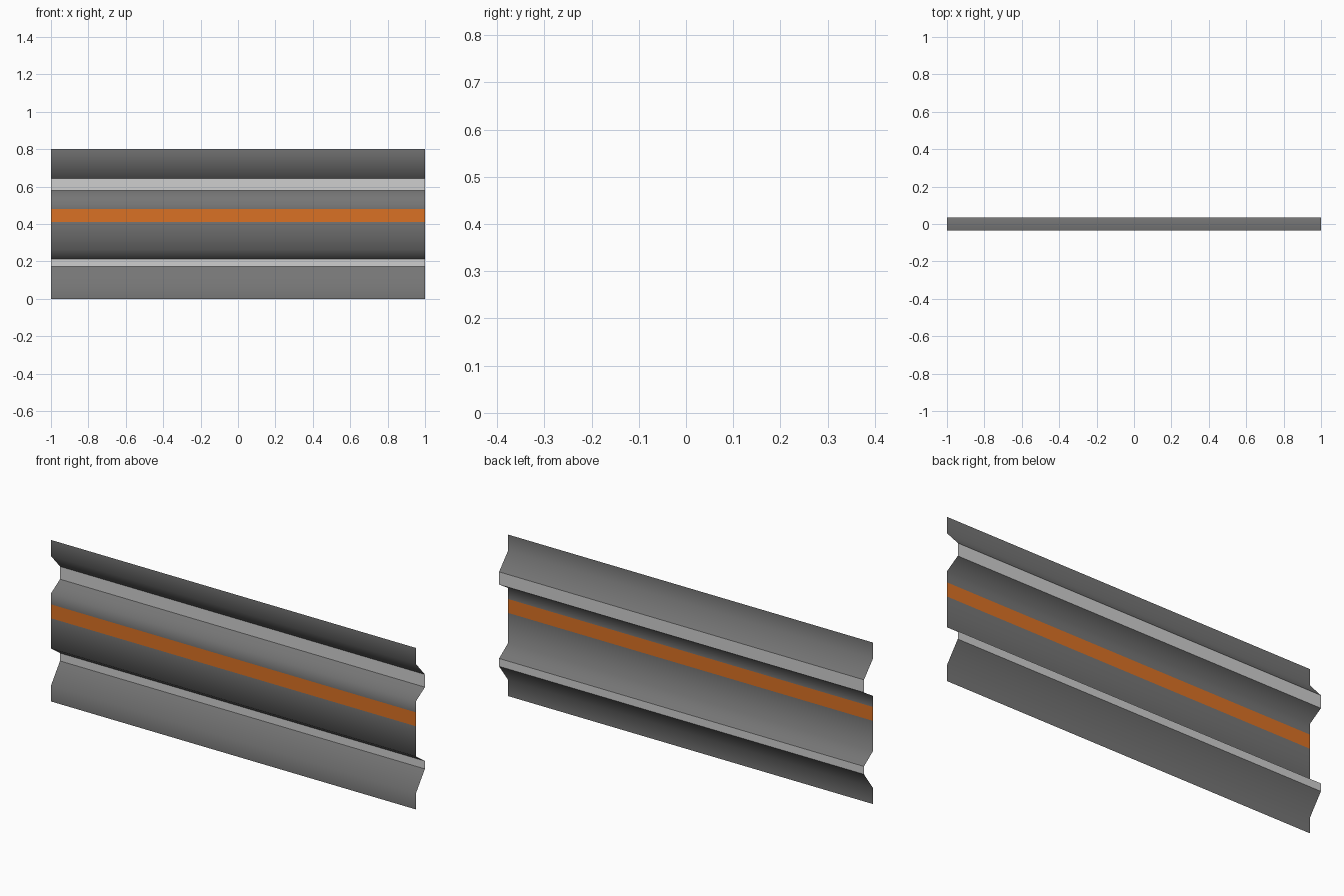
import bpy

if "Cube" in bpy.data.objects:
    bpy.data.objects.remove(bpy.data.objects["Cube"])


def material(name, rgb):
    m = bpy.data.materials.new(name)
    m.diffuse_color = (*rgb, 1.0)
    m.use_nodes = True
    m.node_tree.nodes["Principled BSDF"].inputs["Base Color"].default_value = m.diffuse_color
    return m


GREY = material("mid grey", (0.18, 0.18, 0.18))
LIGHT = material("light grey", (0.62, 0.62, 0.62))
ORANGE = material("orange", (0.70, 0.165, 0.018))

F, B = -0.035, 0.035   # front and back depth of the folded sheet


def sheet(name, profile, mats, smooth=True, stripe=None):
    """Extrude a (y, z) profile along x as a single thin sheet facing -y."""
    verts = [(x, y, z) for y, z in profile for x in (-1.0, 1.0)]
    faces = [(2 * i, 2 * i + 1, 2 * i + 3, 2 * i + 2) for i in range(len(profile) - 1)]
    me = bpy.data.meshes.new(name)
    me.from_pydata(verts, [], faces)
    for m in mats:
        me.materials.append(m)
    for p in me.polygons:
        p.use_smooth = smooth
        if stripe and stripe[0] < p.center.z < stripe[1]:
            p.material_index = 1
    ob = bpy.data.objects.new(name, me)
    bpy.context.collection.objects.link(ob)
    return ob


# Folded grey panels
sheet("lower_panel", [(F, 0.0), (F, 0.08), (B, 0.174)], [GREY])
sheet("middle_panel",
      [(B, 0.213), (F, 0.262), (F, 0.412), (F, 0.481), (F, 0.536), (B, 0.579)],
      [GREY, ORANGE], stripe=(0.412, 0.481))
sheet("upper_panel", [(B, 0.642), (F, 0.72), (F, 0.80)], [GREY])

# Recessed light strips between the panels
sheet("lower_strip", [(B, 0.174), (B, 0.213)], [LIGHT], smooth=False)
sheet("upper_strip", [(B, 0.579), (B, 0.642)], [LIGHT], smooth=False)
